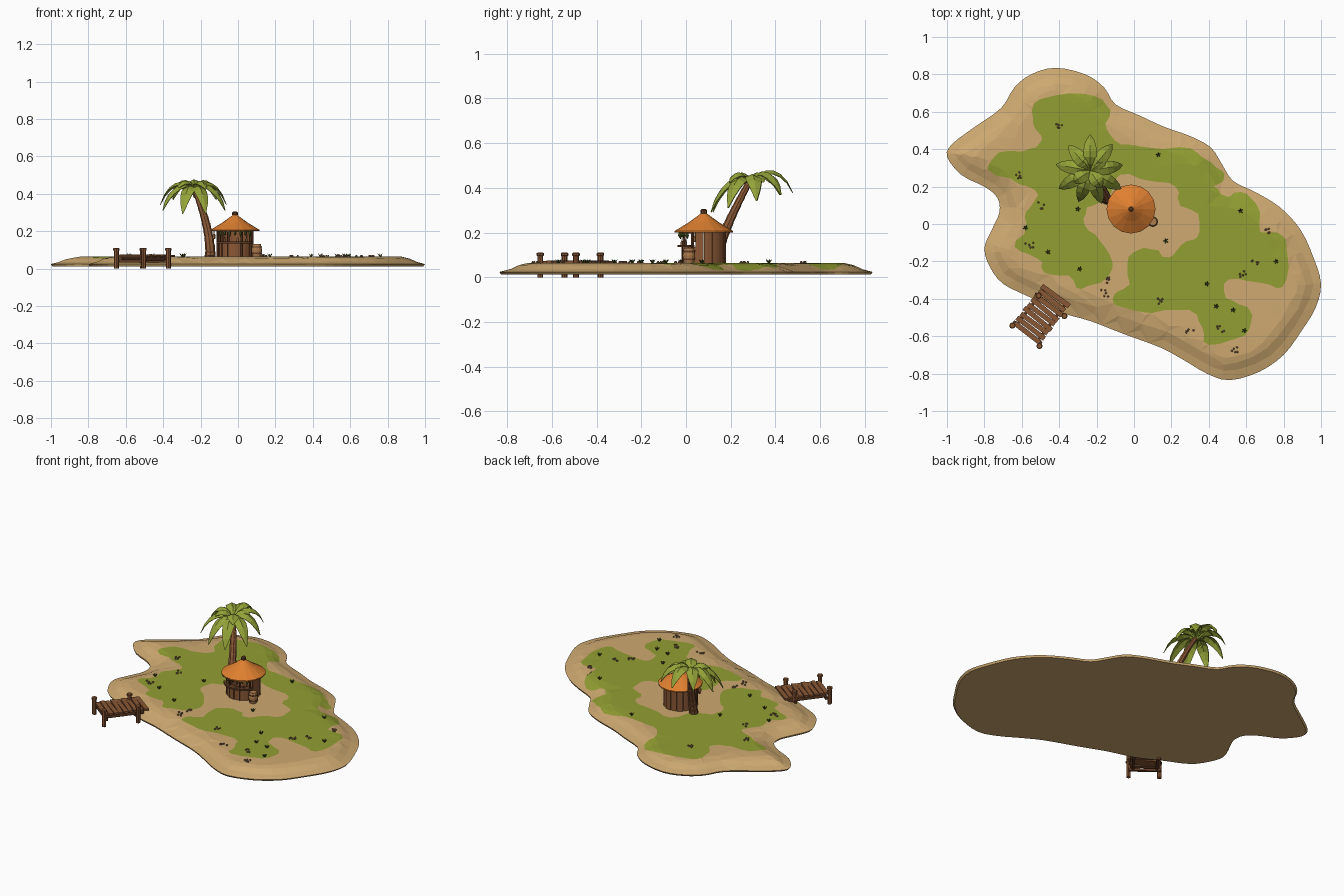
import bpy, bmesh, math, random
from mathutils import Vector, Matrix
from mathutils.geometry import delaunay_2d_cdt

if "Cube" in bpy.data.objects:
    bpy.data.objects.remove(bpy.data.objects["Cube"])
random.seed(4)
TAU = math.tau

def mat(name, r, g, b):
    m = bpy.data.materials.new(name)
    m.diffuse_color = (r, g, b, 1)
    m.use_nodes = True
    m.node_tree.nodes["Principled BSDF"].inputs["Base Color"].default_value = m.diffuse_color
    return m

SAND = mat("sand", .62, .40, .165)
GRASS = mat("grass_green", .29, .345, .032)
LEAF = mat("palm_green", .30, .37, .04)
BUSH = mat("dark_green", .07, .11, .015)
ROOF = mat("roof_orange", .74, .215, .03)
WOOD = mat("wood", .25, .095, .035)
DARK = mat("dark_wood", .12, .045, .018)
BARREL = mat("barrel_wood", .42, .20, .075)
PEBBLE = mat("pebble_brown", .28, .15, .08)

def finish(name, bm, *mats):
    bmesh.ops.recalc_face_normals(bm, faces=bm.faces[:])
    me = bpy.data.meshes.new(name)
    bm.to_mesh(me)
    bm.free()
    for m in mats:
        me.materials.append(m)
    o = bpy.data.objects.new(name, me)
    bpy.context.collection.objects.link(o)
    return o

def column(bm, rings, n=10):
    """Closed stack of horizontal rings, each (x, y, z, radius)."""
    loops = [[bm.verts.new((x + r * math.cos(TAU * i / n), y + r * math.sin(TAU * i / n), z))
              for i in range(n)] for x, y, z, r in rings]
    for a, b in zip(loops, loops[1:]):
        for i in range(n):
            bm.faces.new((a[i], a[(i + 1) % n], b[(i + 1) % n], b[i]))
    bm.faces.new(loops[0])
    bm.faces.new(loops[-1])

def lathe(bm, x, y, prof, n=12):
    column(bm, [(x, y, z, r) for z, r in prof], n)

def box(bm, c, size, rot=0):
    m = Matrix.Translation(c) @ Matrix.Rotation(rot, 4, 'Z') @ Matrix.Diagonal((*size, 1))
    bmesh.ops.create_cube(bm, size=1, matrix=m)

def arc_slab(bm, c, r0, r1, a0, a1, z0, z1, n=2):
    """Curved slab between two radii and two angles."""
    secs = []
    for i in range(n + 1):
        a = a0 + (a1 - a0) * i / n
        secs.append([bm.verts.new((c[0] + r * math.cos(a), c[1] + r * math.sin(a), z))
                     for r, z in ((r0, z0), (r1, z0), (r1, z1), (r0, z1))])
    for s, t in zip(secs, secs[1:]):
        for k in range(4):
            bm.faces.new((s[k], s[(k + 1) % 4], t[(k + 1) % 4], t[k]))
    bm.faces.new(secs[0])
    bm.faces.new(secs[-1])

def smooth_loop(flat, steps, jitter=0):
    """Closed spline through points given in hundredths."""
    p = [Vector((flat[i], flat[i + 1])) / 100 for i in range(0, len(flat), 2)]
    out, n = [], len(p)
    for i in range(n):
        a, b, c, d = p[i - 1], p[i], p[(i + 1) % n], p[(i + 2) % n]
        for k in range(steps):
            t = k / steps
            q = .5 * (2 * b + (c - a) * t + (2 * a - 5 * b + 4 * c - d) * t * t
                      + (3 * b - a - 3 * c + d) * t ** 3)
            out.append(q + Vector((random.uniform(-jitter, jitter), random.uniform(-jitter, jitter))))
    return out

def inside(q, poly):
    hit = False
    for a, b in zip(poly, poly[1:] + poly[:1]):
        if (a.y > q.y) != (b.y > q.y) and q.x < a.x + (q.y - a.y) / (b.y - a.y) * (b.x - a.x):
            hit = not hit
    return hit

def shore_dist(q):
    best = 9
    for a, b in zip(shore, shore[1:] + shore[:1]):
        e = b - a
        t = max(0, min(1, (q - a).dot(e) / e.length_squared))
        best = min(best, (a + e * t - q).length)
    return best

# Island: shoreline and grass border, triangulated together, height from shore distance
shore = smooth_loop([-42, 83.5, -26, 80, -16, 73, -10, 64, 3, 58, 16, 52, 30, 47, 41, 41, 47, 32, 53, 23,
                     65, 17, 78, 9, 89, -3, 96, -18, 100, -32, 97, -45, 89, -58, 80, -70, 67, -79, 51, -83.5,
                     39, -80, 27, -73, 14, -66, -5, -59, -23, -52, -40, -47, -56, -39, -70, -32, -77, -23,
                     -80, -13, -76, -3, -72, 6, -73, 14, -80, 20, -92, 26, -100, 36, -97, 43, -85, 52,
                     -71, 62, -64, 73, -55, 80], 3)
lawn = smooth_loop([-53, 64, -40, 69, -21, 68, -13, 61, -15, 51, -7, 43, 9, 41, 30, 40, 38, 34, 47, 28,
                    48, 23, 43, 20, 49, 15, 57, 17, 66, 10, 68, -4, 80, -6, 82, -18, 80, -33, 68, -32,
                    50, -30, 49, -39, 60, -44, 63, -51, 60, -59, 40, -65, 36, -56, 30, -46, 9, -47,
                    -9, -44, -11, -38, -3, -32, -3, -17, 9, -13, 18, -18, 25, -11, 34, -7, 34, 5, 25, 10,
                    22, 20, 9, 23, -7, 26, -14, 13, -25, 9, -26, -1, -18, -9, -11, -20, -14, -28, -29, -35,
                    -35, -28, -48, -26, -51, -18, -64, -12, -57, -2, -58, 6, -51, 16, -61, 22, -78, 29,
                    -72, 38, -55, 40, -49, 46, -54, 53], 3, .007)

def ground(d):
    pts = [(0, .024), (.045, .036), (.085, .055), (.125, .064), (9, .064)]
    for (a, za), (b, zb) in zip(pts, pts[1:]):
        if d <= b:
            return za + (zb - za) * (d - a) / (b - a)

pts = shore + lawn
ns, nl = len(shore), len(lawn)
edges = [(i, (i + 1) % ns) for i in range(ns)] + [(ns + i, ns + (i + 1) % nl) for i in range(nl)]
for inset in (.045, .085, .125):
    for i in range(0, ns, 2):
        t = (shore[(i + 1) % ns] - shore[i - 1]).normalized()
        q = shore[i] + Vector((t.y, -t.x)) * inset * random.uniform(.9, 1.1)
        if inside(q, shore) and shore_dist(q) > inset * .8:
            pts.append(q)
for i in range(-12, 13):
    for j in range(-10, 11):
        q = Vector((i * .08 + random.uniform(-.02, .02), j * .08 + random.uniform(-.02, .02)))
        if inside(q, shore) and shore_dist(q) > .15:
            pts.append(q)
vs, _, fs, *_ = delaunay_2d_cdt(pts, edges, [], 0, 1e-5)
bm = bmesh.new()
bv = [bm.verts.new((v.x, v.y, ground(shore_dist(v)))) for v in vs]
for f in fs:
    c = sum((vs[i] for i in f), Vector((0, 0))) / len(f)
    if inside(c, shore):
        bm.faces.new([bv[i] for i in f]).material_index = int(inside(c, lawn))
rim = [e for e in bm.edges if e.is_boundary]
low = bmesh.ops.extrude_edge_only(bm, edges=rim)["geom"]
for v in low:
    if isinstance(v, bmesh.types.BMVert):
        v.co = (v.co.x * .99, v.co.y * .99, .012)
under = bmesh.ops.contextual_create(bm, geom=[e for e in low if isinstance(e, bmesh.types.BMEdge)])["faces"]
bmesh.ops.triangulate(bm, faces=under)
finish("island", bm, SAND, GRASS)

# Hut: plank wall with a front window, counter, posts, floor
C = (-.016, .08)
FRONT, OPEN = -math.pi / 2, math.radians(58)
bm = bmesh.new()
N = 16
for i in range(N):
    a0 = FRONT + TAU * i / N
    off = abs((TAU * (i + .5) / N + math.pi) % TAU - math.pi)
    arc_slab(bm, C, .088, .097 + .003 * (i % 2), a0 + .012, a0 + TAU / N - .012,
             .06, .135 if off < OPEN else .215)
finish("hut_wall", bm, WOOD)
bm = bmesh.new()
arc_slab(bm, C, .08, .118, FRONT - OPEN, FRONT + OPEN, .135, .145, 8)
arc_slab(bm, C, .086, .102, FRONT - OPEN, FRONT + OPEN, .196, .212, 8)
for a in (-OPEN, -.38, .38, OPEN):
    lathe(bm, C[0] + .096 * math.cos(FRONT + a), C[1] + .096 * math.sin(FRONT + a),
          [(.062, .007), (.212, .007)], 6)
lathe(bm, *C, [(.06, .086), (.07, .086)], 16)
finish("hut_counter_and_posts", bm, DARK)

# Roof cone with a knob on top
bm = bmesh.new()
lathe(bm, *C, [(.208, .08), (.200, .131), (.207, .131), (.247, .066), (.288, .01)], 16)
finish("hut_roof", bm, ROOF)
bm = bmesh.new()
lathe(bm, *C, [(.280, .010), (.287, .015), (.300, .015), (.306, .008)], 8)
finish("roof_knob", bm, DARK)

# Hanging garland and lantern, bottles on the counter
bm = bmesh.new()
for k in range(7):
    a = FRONT + (k - 3) * .27
    lathe(bm, C[0] + .108 * math.cos(a), C[1] + .108 * math.sin(a),
          [(.172 + .006 * (k % 2), .002), (.186, .008), (.204, .004)], 5)
finish("garland", bm, BUSH)
bm = bmesh.new()
lathe(bm, C[0] - .113, C[1] - .04, [(.158, .006), (.164, .009), (.180, .009), (.186, .003), (.205, .002)], 6)
for k in (-.6, .15, .65):
    lathe(bm, C[0] + .1 * math.cos(FRONT + k), C[1] + .1 * math.sin(FRONT + k),
          [(.145, .006), (.158, .006), (.163, .002), (.17, .002)], 6)
finish("lantern_and_bottles", bm, BARREL)

# Barrel with hoops
bm = bmesh.new()
lathe(bm, .10, .013, [(.062, .022), (.08, .026), (.097, .028), (.115, .026), (.132, .022)], 12)
finish("barrel", bm, BARREL)
bm = bmesh.new()
for z in (.078, .112):
    lathe(bm, .10, .013, [(z, .0282), (z + .007, .0285)], 12)
finish("barrel_hoops", bm, DARK)

# Palm trunk: leaning, ringed segments
bm = bmesh.new()
P = [Vector(p) for p in ((-.148, .13, .055), (-.158, .165, .18), (-.19, .222, .31), (-.235, .285, .43))]
rings = []
for i in range(10):
    for t, k in ((i / 10, 1.0), ((i + .93) / 10, 1.08)):
        s = 1 - t
        # cubic through the four path points
        w = (s * (1 - 3 * t) * (2 - 3 * t) / 2, 4.5 * t * s * (2 - 3 * t),
             4.5 * t * s * (3 * t - 1), t * (3 * t - 1) * (3 * t - 2) / 2)
        q = sum((p * c for p, c in zip(P, w)), Vector())
        rings.append((*q, k * (.027 - .012 * t)))
column(bm, rings, 8)
finish("palm_trunk", bm, WOOD)

# Palm fronds: arched, folded, pointed leaves around the crown
bm = bmesh.new()
crown = Vector((-.235, .285, .425))
WIDTH = (.010, .026, .034, .036, .031, .020, .002)
def frond(a, length, peak, tip):
    d, s = Vector((math.cos(a), math.sin(a), 0)), Vector((-math.sin(a), math.cos(a), 0))
    rows = []
    for i, w in enumerate(WIDTH):
        t = i / 6
        z = 4 * peak * t * (1 - t) + tip * t * t
        m = crown + d * length * (1 - (1 - t) ** 1.15) + Vector((0, 0, z))
        rows.append([bm.verts.new(m + s * w * k - Vector((0, 0, abs(k) * w * .45))) for k in (-1, 0, 1)])
    for a_, b_ in zip(rows, rows[1:]):
        for k in (0, 1):
            bm.faces.new((a_[k], a_[k + 1], b_[k + 1], b_[k]))
for i in range(9):
    a = TAU * i / 9 + .17
    frond(a, .185 + .008 * (i % 3 - 1), .050 + .014 * math.sin(a), -.09 + .045 * math.sin(a))
for i in range(4):
    a = TAU * i / 4 + .6
    frond(a, .11, .045, .0)
o = finish("palm_fronds", bm, LEAF)
mod = o.modifiers.new("thickness", 'SOLIDIFY')
mod.thickness = .003

# Dock: deck planks, stringers, posts
ROT = math.atan2(-.61, .79)
across, out = Vector((.79, -.61, 0)), Vector((-.61, -.79, 0))
land = Vector((-.435, -.405, 0))
bm = bmesh.new()
for i in range(9):
    box(bm, land + out * (i * .031 - .025) + Vector((0, 0, .068 + .002 * (i % 2))),
        (.18 + random.uniform(-.012, .012), .027, .012), ROT + random.uniform(-.03, .03))
finish("dock_planks", bm, WOOD)
bm = bmesh.new()
for s in (-.07, .07):
    box(bm, land + out * .105 + across * s + Vector((0, 0, .051)), (.016, .24, .022), ROT)
for t in (.03, .22):
    box(bm, land + out * t + Vector((0, 0, .04)), (.19, .014, .016), ROT)
finish("dock_beams", bm, DARK)
bm = bmesh.new()
for x, y in ((-.65, -.543), (-.505, -.652), (-.372, -.492), (-.51, -.383)):
    lathe(bm, x, y, [(0, .013), (.096, .013), (.097, .017), (.107, .017), (.11, .013)], 8)
finish("dock_posts", bm, WOOD)

# Grass tufts and pebble clusters scattered on the ground (hundredths)
bm = bmesh.new()
for x, y in ((13, 37), (-58, -2), (-46, -15), (-29, -24), (17, -9), (39, -32), (44, -44), (53, -46),
             (59, -57), (57, 7), (76, -20), (-30, 8)):
    for k in range(5):
        a = TAU * k / 5 + x
        dx, dy = .014 * math.cos(a), .014 * math.sin(a)
        column(bm, [(x / 100, y / 100, .062, .004), (x / 100 + dx * .6, y / 100 + dy * .6, .074, .0035),
                    (x / 100 + dx, y / 100 + dy, .080, .0005)], 3)
finish("grass_tufts", bm, BUSH)
bm = bmesh.new()
for x, y in ((-40, 53), (-50, 10), (-62, 26), (-56, -11), (-14, -30), (-16, -37), (14, -41), (30, -58),
             (46, -56), (54, -67), (65, -21), (72, -4), (58, -27)):
    for k in range(5):
        u, v = x / 100 + random.uniform(-.022, .022), y / 100 + random.uniform(-.018, .018)
        lathe(bm, u, v, [(.060, .005), (.068, .006), (.072, .003)], 5)
finish("pebbles", bm, PEBBLE)
